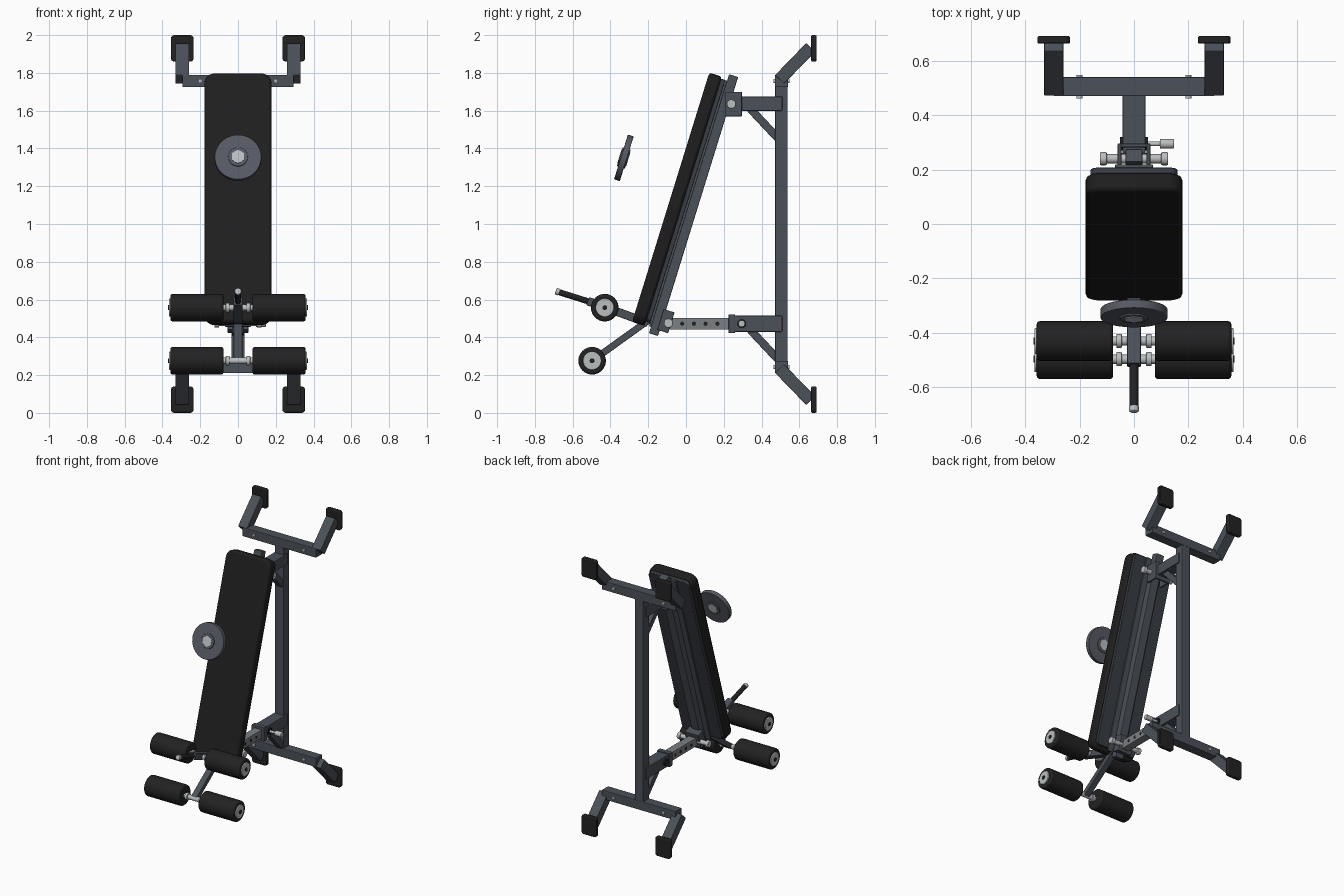
import bpy, bmesh
from math import atan2, pi, hypot, radians
from mathutils import Vector, Matrix

if "Cube" in bpy.data.objects:
    bpy.data.objects.remove(bpy.data.objects["Cube"])


def material(name, rgb):
    m = bpy.data.materials.new(name)
    m.use_nodes = True
    m.diffuse_color = (*rgb, 1)
    m.node_tree.nodes["Principled BSDF"].inputs["Base Color"].default_value = (*rgb, 1)
    return m


STEEL = material("slate steel", (.07, .08, .098))
PLATE = material("dark back plate", (.04, .046, .056))
DISC = material("cast iron grey", (.095, .102, .125))
INNER = material("brushed steel", (.2, .215, .23))
SILVER = material("bright silver", (.5, .52, .53))
VINYL = material("black vinyl", (.013, .013, .013))
RUBBER = material("black rubber", (.016, .016, .017))

TILT = radians(17.2)      # lean of the backrest


def finish(ob, name, mat, bevel=0.0, segments=2):
    ob.name = ob.data.name = name
    ob.data.materials.append(mat)
    if bevel:
        mod = ob.modifiers.new("Bevel", "BEVEL")
        mod.width, mod.segments, mod.limit_method = bevel, segments, "ANGLE"
    return ob


def box(name, size, loc, mat, tilt=0.0, bevel=.004, corner=0.0):
    """Box tilted about x; corner rounds its outline as seen along local y."""
    bpy.ops.mesh.primitive_cube_add(size=1, location=loc, rotation=(tilt, 0, 0))
    ob = bpy.context.object
    bm = bmesh.new()
    bm.from_mesh(ob.data)
    bmesh.ops.scale(bm, vec=size, verts=bm.verts)
    if corner:
        rims = [e for e in bm.edges
                if abs((e.verts[0].co - e.verts[1].co).normalized().y) > .9]
        bmesh.ops.bevel(bm, geom=rims, offset=corner, segments=6, profile=.5, affect="EDGES")
    bm.to_mesh(ob.data)
    bm.free()
    finish(ob, name, mat, bevel)
    if corner:
        bpy.ops.object.shade_smooth_by_angle(angle=radians(35))
    return ob


def beam(name, p, q, width, depth, mat=STEEL, x=0.0):
    """Square tube between two (y, z) points."""
    dy, dz = q[0] - p[0], q[1] - p[1]
    mid = (x, (p[0] + q[0]) / 2, (p[1] + q[1]) / 2)
    return box(name, (width, depth, hypot(dy, dz)), mid, mat, atan2(-dy, dz))


def rod(name, a, b, radius, mat, bevel=0.0, sides=32):
    """Round bar between two 3D points."""
    a, b = Vector(a), Vector(b)
    bpy.ops.mesh.primitive_cylinder_add(vertices=sides, radius=radius, depth=(b - a).length,
                                        location=(a + b) / 2)
    ob = bpy.context.object
    ob.rotation_euler = (b - a).to_track_quat("Z", "Y").to_euler()
    finish(ob, name, mat, bevel, 3)
    if sides > 8:
        bpy.ops.object.shade_smooth_by_angle(angle=radians(35))
    return ob


def cross_rod(name, half, y, z, radius, mat, bevel=0.0):
    return rod(name, (-half, y, z), (half, y, z), radius, mat, bevel)


def rest(u, n):
    """(y, z) from distance along the backrest and distance behind it."""
    v = Matrix.Rotation(-TILT, 2) @ Vector((n, u))
    return v.x, v.y


def rest_box(name, width, u0, u1, n0, n1, mat, **kw):
    y, z = rest((u0 + u1) / 2, (n0 + n1) / 2)
    return box(name, (width, n1 - n0, u1 - u0), (0, y, z), mat, -TILT, **kw)


# Upright post and the two mirrored cross members with legs and feet
box("upright_post", (.07, .066, 1.5), (0, .505, 1), STEEL)
for end, flip in (("lower", -1), ("upper", 1)):
    def h(d):
        return 1 + flip * d
    box(end + "_crossbar", (.59, .07, .066), (0, .505, h(.757)), STEEL)
    for side, s in (("right", -1), ("left", 1)):
        tag = f"{end}_{side}"
        beam(tag + "_leg", (.495, h(.765)), (.66, h(.935)), .072, .066, x=s * .295)
        box(tag + "_foot", (.12, .028, .14), (s * .295, .677, h(.93)), RUBBER,
            corner=.018, bevel=.006)
        for y, k in ((.47, -1), (.54, 1)):
            rod(tag + "_bolt", (s * .2, y, h(.757)), (s * .2, y + k * .008, h(.757)), .011, SILVER)

# Upper arm with bracket, brace and hinge pin
box("upper_arm", (.085, .22, .075), (0, .4, 1.637), STEEL)
for s in (-1, 1):
    box("upper_bracket", (.014, .088, .13), (s * .053, .252, 1.635), STEEL)
    rod("upper_hinge_cap", (s * .1, .24, 1.635), (s * .125, .24, 1.635), .024, SILVER, .004)
    rod("lower_hinge_cap", (s * .1, -.093, .475), (s * .125, -.093, .475), .024, SILVER, .004)
box("bracket_web", (.1, .014, .13), (0, .289, 1.635), STEEL)
cross_rod("upper_hinge_pin", .12, .24, 1.635, .017, SILVER)
beam("upper_brace", (.34, 1.61), (.49, 1.45), .05, .042)

# Telescoping lower arm with adjustment holes and selector pin
box("lower_arm", (.085, .27, .085), (0, .375, .472), STEEL)
box("lower_arm_collar", (.1, .035, .1), (0, .243, .472), STEEL)
box("sliding_tube", (.06, .34, .062), (0, .08, .472), INNER)
for i in range(4):
    cross_rod("adjustment_hole", .0315, -.02 + i * .062, .472, .011, RUBBER)
beam("lower_brace", (.34, .44), (.49, .28), .05, .042)
rod("selector_pin", (.04, .295, .472), (.11, .295, .472), .009, SILVER)
rod("selector_knob", (.095, .295, .472), (.147, .295, .472), .018, SILVER, .004)
cross_rod("selector_boss", .052, .295, .472, .024, RUBBER)

# Backrest: pad, backing plate, stiffener and spine tube
rest_box("backrest_pad", .356, .375, 1.757, -.415, -.345, VINYL, corner=.055, bevel=.014)
rest_box("backing_plate", .32, .4, 1.745, -.346, -.322, PLATE, corner=.03, bevel=.003)
rest_box("backing_stiffener", .14, .38, 1.745, -.323, -.31, STEEL)
rest_box("spine_tube", .062, .345, 1.78, -.312, -.262, STEEL)
rest_box("lower_hinge_bracket", .11, .375, .49, -.275, -.215, STEEL)
cross_rod("lower_hinge_pin", .12, -.093, .475, .016, SILVER)

# Leg holder arms and pull handle
beam("upper_roller_arm", (-.52, .592), (-.2, .476), .05, .045)
beam("lower_roller_arm", (-.497, .276), (-.185, .5), .045, .036)
rod("handle_grip", (0, -.5, .585), (0, -.675, .64), .016, RUBBER, .003)
rod("handle_end", (0, -.67, .638), (0, -.69, .645), .018, SILVER, .004)

# Foam rollers on their axles
for level, y, z in (("upper", -.43, .557), ("lower", -.497, .276)):
    cross_rod(level + "_roller_axle", .36, y, z, .017, SILVER)
    for s in (-1, 1):
        def part(name, x0, x1, r, mat, bevel=0.0):
            rod(f"{level}_roller_{name}", (s * x0, y, z), (s * x1, y, z), r, mat, bevel)
        part("foam", .077, .358, .073, RUBBER, .012)
        part("collar", .045, .065, .026, SILVER, .003)
        part("cap", .35, .366, .048, SILVER, .004)
        part("hub", .36, .37, .013, RUBBER)

# Weight disc held in front of the pad, parallel to it
centre = Vector((0, -.329, 1.35))
axis = Vector((0, *rest(0, 1)))
for name, radius, thick, mat, sides in (("weight_disc", .124, .032, DISC, 48),
                                        ("weight_hub", .052, .044, DISC, 32),
                                        ("weight_centre", .038, .05, SILVER, 6)):
    rod(name, centre - axis * thick / 2, centre + axis * thick / 2, radius, mat,
        .003 if sides > 6 else 0, sides)
